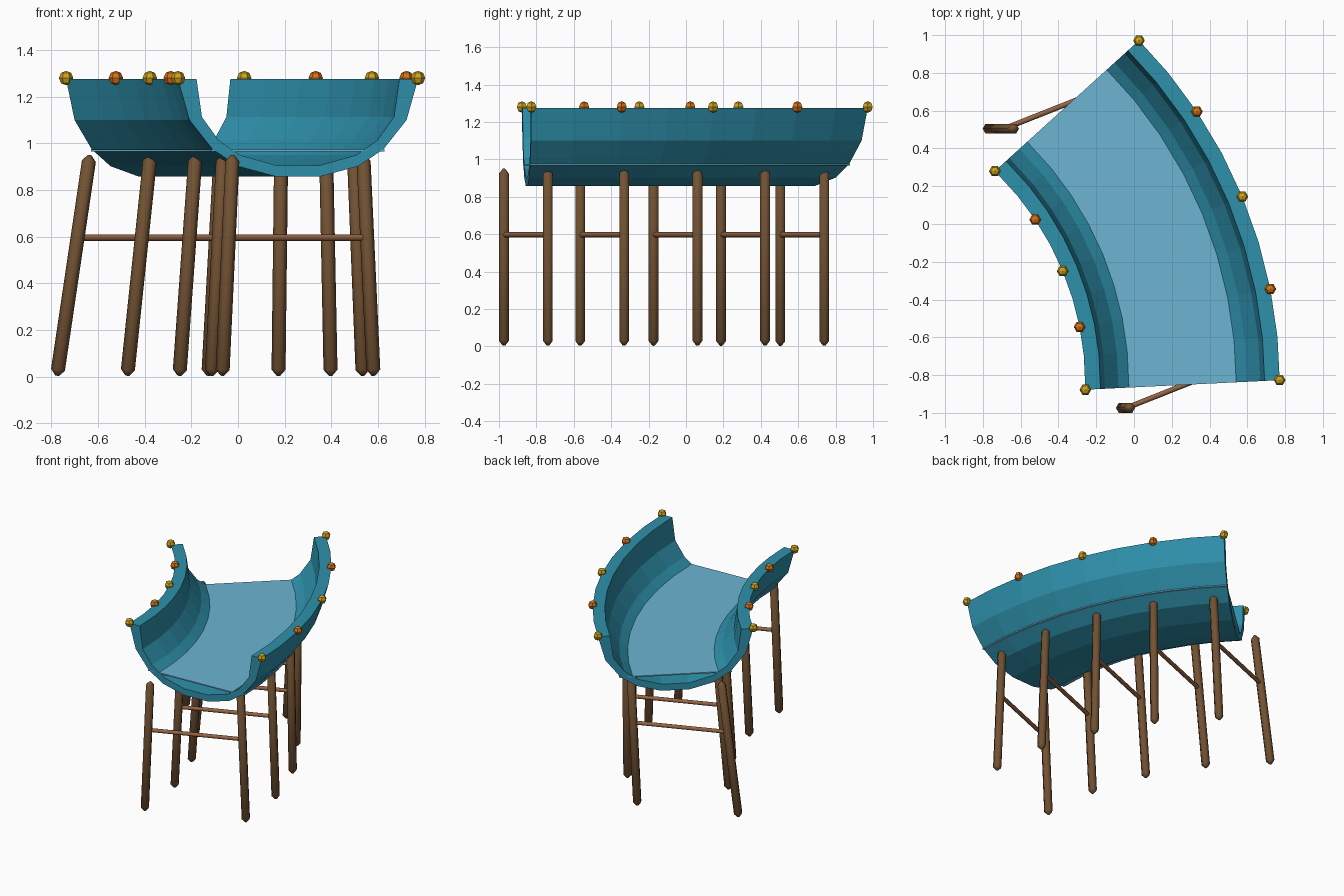
import bpy, bmesh, math
from mathutils import Vector

if "Cube" in bpy.data.objects:
    bpy.data.objects.remove(bpy.data.objects["Cube"])

RADIUS = 2.09                 # centreline bend radius
CX, CY = -1.833, -0.852       # bend centre
STEPS = 8                     # segments over 45 degrees
RIM_Z = 1.275


def material(name, rgb):
    m = bpy.data.materials.new(name)
    m.diffuse_color = (*rgb, 1)
    m.use_nodes = True
    m.node_tree.nodes["Principled BSDF"].inputs["Base Color"].default_value = m.diffuse_color
    return m


TEAL = material("teal_shell", (0.027, 0.28, 0.41))
WATER = material("light_water", (0.15, 0.46, 0.65))
BROWN = material("dark_wood", (0.17, 0.085, 0.033))
RUNG = material("light_wood", (0.30, 0.13, 0.058))
GOLD = material("gold", (0.62, 0.36, 0.012))
ORANGE = material("orange", (0.68, 0.17, 0.008))


def finish(bm, name, mat):
    bmesh.ops.recalc_face_normals(bm, faces=bm.faces[:])
    me = bpy.data.meshes.new(name)
    bm.to_mesh(me)
    bm.free()
    me.materials.append(mat)
    ob = bpy.data.objects.new(name, me)
    bpy.context.collection.objects.link(ob)
    return ob


def centre(i):
    a = math.radians(45) * i / STEPS
    return Vector((CX + RADIUS * math.cos(a), CY + RADIUS * math.sin(a), 0))


def station(i, offset, z):
    """Point at a sideways offset and height on cross-section i."""
    d = centre(min(i + 1, STEPS)) - centre(max(i - 1, 0))
    side = Vector((d.y, -d.x, 0)).normalized()
    return centre(i) + side * offset + Vector((0, 0, z))


def sweep(section, name, mat):
    """Sweep a closed section of (offset, z) points along the bend."""
    bm = bmesh.new()
    rings = [[bm.verts.new(station(i, o, z)) for o, z in section]
             for i in range(STEPS + 1)]
    n = len(section)
    for a, b in zip(rings, rings[1:]):
        for k in range(n):
            j = (k + 1) % n
            bm.faces.new((a[k], a[j], b[j], b[k]))
    # End caps as strips between the two halves of the section
    for r in (rings[0], rings[-1]):
        for k in range(n // 2 - 1):
            bm.faces.new((r[k], r[k + 1], r[n - 2 - k], r[n - 1 - k]))
    return finish(bm, name, mat)


# Trough shell: outer and inner half profiles as (half width, depth)
outer = [(0.515, 0), (0.466, 0.175), (0.367, 0.30), (0.258, 0.373), (0.095, 0.417)]
inner = [(0.435, 0), (0.412, 0.162), (0.34, 0.262), (0.25, 0.325), (0.09, 0.37)]


def full(half):
    pts = [(-w, RIM_Z - d) for w, d in half]
    return pts + [(w, RIM_Z - d) for w, d in reversed(half)]


sweep(full(outer) + full(inner)[::-1], "trough_shell", TEAL)

# Water sheet, just reaching through the walls
sweep([(-0.372, 0.966), (0.372, 0.966), (0.372, 0.974), (-0.372, 0.974)],
      "water_sheet", WATER)


def rod(name, p, q, r, mat, tip=0.0, sides=6):
    """Straight rod from p to q with optional tapered tips."""
    axis = (q - p).normalized()
    u = Vector((1, 0, 0)) if abs(axis.z) > 0.5 else Vector((0, 0, 1))
    u = (u - axis * u.dot(axis)).normalized()
    v = axis.cross(u)
    length = (q - p).length
    levels = [(0, r), (length, r)]
    if tip:
        levels = [(0, r * 0.25), (tip, r), (length - tip, r), (length, r * 0.25)]
    bm = bmesh.new()
    rings = []
    for t, rad in levels:
        ring = []
        for k in range(sides):
            a = math.tau * k / sides
            ring.append(bm.verts.new(p + axis * t + (u * math.cos(a) + v * math.sin(a)) * rad))
        rings.append(ring)
    for a, b in zip(rings, rings[1:]):
        for k in range(sides):
            j = (k + 1) % sides
            bm.faces.new((a[k], a[j], b[j], b[k]))
    bm.faces.new(rings[0])
    bm.faces.new(rings[-1])
    ob = finish(bm, name, mat)
    bpy.ops.object.select_all(action='DESELECT')
    ob.select_set(True)
    bpy.context.view_layer.objects.active = ob
    bpy.ops.object.shade_smooth_by_angle(angle=math.radians(62))
    return ob


# Five pairs of splayed legs, each joined by a rung
LEG_TOP, RUNG_Z, SPLAY = 0.95, 0.595, 1.157
start_x = centre(0).x
for n in range(5):
    c = centre(2 * n)
    ends = []
    for s, label in ((-1, "inner"), (1, "outer")):
        top = Vector((c.x + s * 0.28, c.y + s * 0.1175 - 0.004, LEG_TOP))
        foot = Vector((start_x + (top.x - start_x) * SPLAY, top.y, 0.004))
        rod(f"{label}_leg_{n + 1}", foot, top, 0.03, BROWN, tip=0.026)
        ends.append(foot.lerp(top, RUNG_Z / LEG_TOP))
    rod(f"rung_{n + 1}", ends[0], ends[1], 0.014, RUNG, sides=8)

# Beads along both rims, alternating in colour
for n in range(5):
    for s, label in ((-1, "inner"), (1, "outer")):
        bm = bmesh.new()
        bmesh.ops.create_uvsphere(bm, u_segments=6, v_segments=4, radius=0.031)
        ob = finish(bm, f"{label}_rim_bead_{n + 1}", ORANGE if n % 2 else GOLD)
        ob.rotation_euler.z = math.radians(30)
        ob.location = station(2 * n, s * 0.515, RIM_Z + 0.005)
